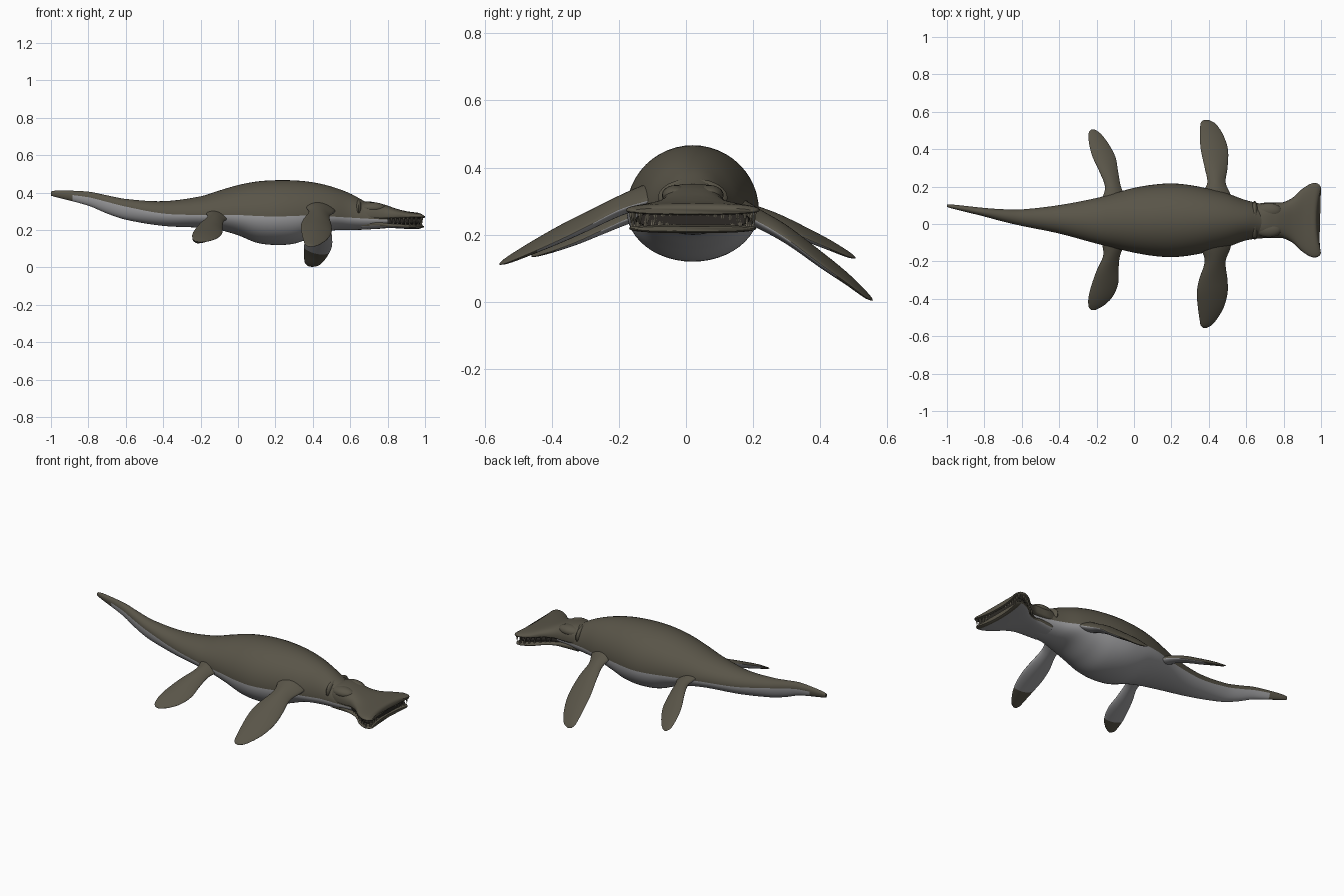
import bpy, bmesh, math

def mat(name, c):
    m = bpy.data.materials.new(name)
    m.diffuse_color = (*c, 1)
    return m

BROWN = mat("dark_olive_skin", (0.10, 0.09, 0.065))
GREY = mat("pale_grey_belly", (0.33, 0.33, 0.34))
DARK = mat("dark_mouth", (0.025, 0.022, 0.018))
TOOTH = mat("dull_teeth", (0.15, 0.135, 0.10))

def sample(st, x):
    """Smooth (Hermite) interpolation of the station rows at position x."""
    n = len(st)
    i = max(k for k in range(n - 1) if st[k][0] <= x + 1e-9)
    a, b = st[i], st[i + 1]
    h = b[0] - a[0]
    t = (x - a[0]) / h
    p, q = st[max(i - 1, 0)], st[min(i + 2, n - 1)]
    out = []
    for k in range(1, len(a)):
        m0 = (b[k] - p[k]) / (b[0] - p[0]) * h
        m1 = (q[k] - a[k]) / (q[0] - a[0]) * h
        out.append((2*t**3 - 3*t*t + 1) * a[k] + (t**3 - 2*t*t + t) * m0
                   + (3*t*t - 2*t**3) * b[k] + (t**3 - t*t) * m1)
    return out

def finish(name, bm, mats):
    bmesh.ops.recalc_face_normals(bm, faces=bm.faces)
    me = bpy.data.meshes.new(name)
    bm.to_mesh(me)
    bm.free()
    for m in mats:
        me.materials.append(m)
    ob = bpy.data.objects.new(name, me)
    bpy.context.collection.objects.link(ob)
    bpy.context.view_layer.objects.active = ob
    bpy.ops.object.select_all(action='DESELECT')
    ob.select_set(True)
    bpy.ops.object.shade_smooth_by_angle(angle=math.radians(50))
    return ob

def loft(name, st, point, rule, mats, rings=60, seg=40):
    """Skin rings of points; rule(fraction, angle) gives the material slot."""
    bm = bmesh.new()
    x0, x1 = st[0][0], st[-1][0]
    rows = []
    for r in range(rings + 1):
        x = x0 + (x1 - x0) * r / rings
        s = sample(st, x)
        rows.append([bm.verts.new(point(x, s, 2 * math.pi * k / seg)) for k in range(seg)])
    for r in range(rings):
        for k in range(seg):
            j = (k + 1) % seg
            f = bm.faces.new((rows[r][k], rows[r][j], rows[r+1][j], rows[r+1][k]))
            f.material_index = rule((r + .5) / rings, 2 * math.pi * (k + .5) / seg)
    bm.faces.new(rows[0])
    bm.faces.new(rows[-1])
    return finish(name, bm, mats)

# body and tail: x, centre y, half width, bottom z, widest z, top z
body = [
    (-1.0, .098, .007, .383, .398, .406), (-.97, .093, .011, .375, .396, .411),
    (-.8, .063, .023, .33, .375, .405), (-.7, .046, .033, .288, .35, .385),
    (-.6, .034, .044, .255, .325, .366), (-.4, .025, .076, .222, .288, .354),
    (-.2, .017, .122, .212, .28, .38), (-.1, .018, .148, .2, .28, .411),
    (0, .02, .173, .172, .28, .44), (.1, .02, .19, .132, .275, .459),
    (.2, .02, .197, .12, .272, .466), (.3, .02, .188, .127, .275, .465),
    (.4, .02, .168, .162, .278, .455), (.5, .02, .143, .196, .272, .432),
    (.6, .02, .107, .2, .266, .395), (.7, .015, .09, .203, .26, .343),
    (.8, .015, .08, .215, .255, .318)]

def body_pt(x, s, a):
    yc, w, zb, zm, zt = s
    sn = math.sin(a)
    return (x, yc + w * math.cos(a), zm + sn * ((zt - zm) if sn > 0 else (zm - zb)))

loft("body", body, body_pt, lambda f, a: int(a > math.pi and f > .06), [BROWN, GREY], 110, 48)

# jaws: flared, flat, boxy, with a shallow concave front
def jaw_pt(x, s, a):
    w, zb, zm, zt = s
    c, sn = math.cos(a), math.sin(a)
    cy = math.copysign(abs(c) ** .75, c)
    sz = math.copysign(abs(sn) ** .75, sn)
    ramp = max(0, (x - .85) / .15) ** 2
    return (x - .022 * ramp * (1 - cy * cy), .02 + w * cy,
            zm + sz * ((zt - zm) if sn > 0 else (zm - zb)))

upper = [(.64, .085, .25, .275, .345), (.7, .094, .25, .275, .352), (.76, .094, .252, .272, .342),
         (.8, .097, .256, .272, .33), (.85, .122, .258, .272, .313), (.9, .168, .26, .272, .301),
         (.95, .197, .26, .272, .295), (.98, .197, .259, .272, .292), (.993, .188, .26, .271, .287),
         (1.0, .176, .262, .27, .28)]
lower = [(.66, .08, .203, .235, .25), (.75, .088, .206, .235, .248), (.8, .092, .21, .226, .24),
         (.85, .115, .209, .222, .236), (.9, .16, .206, .22, .233), (.95, .188, .205, .22, .231),
         (.975, .188, .205, .219, .23), (.988, .18, .207, .218, .228), (.995, .168, .21, .218, .225)]
loft("upper_jaw", upper, jaw_pt, lambda f, a: 0, [BROWN], 44, 40)
loft("lower_jaw", lower, jaw_pt,
     lambda f, a: int(math.sin(a) < -.25 and f < .93), [BROWN, GREY], 44, 40)
inner = [(.72, .07, .22, .245, .28), (.8, .078, .22, .245, .28), (.85, .1, .22, .245, .27),
         (.9, .142, .22, .245, .27), (.95, .17, .22, .245, .27), (.975, .165, .22, .245, .27)]
loft("mouth_lining", inner, jaw_pt, lambda f, a: 0, [DARK], 30, 32)

# low brow ridges and a fold behind the skull
def blob(name, loc, size):
    bm = bmesh.new()
    bmesh.ops.create_uvsphere(bm, u_segments=20, v_segments=12, radius=1)
    for v in bm.verts:
        v.co = [l + c * s for l, c, s in zip(loc, v.co, size)]
    finish(name, bm, [BROWN])

for side, n in ((1, "left"), (-1, "right")):
    blob("brow_" + n, (.72, .02 + side * .05, .318), (.07, .042, .03))
blob("neck_fold", (.645, .02, .31), (.022, .104, .058))

# teeth: cones following the jaw outline
bm = bmesh.new()

def tooth(x, y, z, tip, r=.0075):
    ring = [bm.verts.new((x + r * math.cos(k * math.pi / 3), y + r * math.sin(k * math.pi / 3), z))
            for k in range(6)]
    top = bm.verts.new((x, y, tip))
    for k in range(6):
        bm.faces.new((ring[k], ring[(k + 1) % 6], top))
    bm.faces.new(ring)

for k in range(17):
    u = -1 + k / 8
    x = .983 - .02 * (1 - u * u)
    tooth(x, .02 + .178 * u, .266, .228)
    if k < 16:
        tooth(x - .004, .02 + .174 * (u + 1 / 16), .224, .256)
for side in (1, -1):
    for k in range(7):
        x = .82 + .022 * k
        w = sample(upper, x)[0]
        tooth(x, .02 + side * (w - .014), .268, .23)
        tooth(x + .011, .02 + side * (w - .018), .22, .252)
finish("teeth", bm, [TOOTH])

# flippers: distance from midline, trailing x, leading x, centre z, half thickness
def flipper(name, st, side, dark):
    def pt(d, s, a):
        xa, xb, z, t = s
        c, sn = math.cos(a), math.sin(a)
        twist = -.1 * (xb - xa) * c
        return ((xa + xb) / 2 + (xb - xa) / 2 * c, side * d,
                max(.003, z + twist + t * sn * (1 - .35 * c * c)))
    loft(name, st, pt, lambda f, a: int(a > math.pi and f < dark), [BROWN, GREY], 40, 28)

flipper("front_flipper_left", [
    (.08, .35, .53, .31, .035), (.16, .365, .515, .278, .033), (.22, .392, .49, .246, .029),
    (.3, .378, .5, .2, .027), (.4, .357, .502, .127, .023), (.48, .352, .475, .068, .017),
    (.53, .355, .442, .026, .011), (.548, .36, .42, .012, .006), (.556, .372, .4, .006, .002)], 1, .77)
flipper("front_flipper_right", [
    (.06, .35, .53, .33, .035), (.13, .36, .515, .312, .033), (.2, .378, .49, .285, .03),
    (.3, .347, .5, .237, .027), (.37, .336, .5, .204, .024), (.45, .342, .478, .165, .018),
    (.52, .352, .435, .13, .011), (.545, .357, .41, .118, .006), (.555, .368, .39, .113, .002)], -1, .77)
flipper("rear_flipper_left", [
    (.06, -.19, -.03, .30, .03), (.15, -.165, -.05, .278, .026), (.2, -.155, -.07, .265, .024),
    (.28, -.185, -.085, .237, .022), (.36, -.222, -.1, .2, .019), (.43, -.24, -.137, .168, .014),
    (.48, -.243, -.175, .143, .009), (.497, -.238, -.195, .135, .005), (.505, -.228, -.21, .131, .002)], 1, .82)
flipper("rear_flipper_right", [
    (.04, -.19, -.03, .29, .03), (.11, -.17, -.05, .276, .027), (.17, -.165, -.075, .258, .025),
    (.25, -.2, -.083, .225, .023), (.32, -.225, -.085, .195, .02), (.39, -.243, -.115, .167, .015),
    (.435, -.244, -.16, .148, .009), (.452, -.238, -.19, .14, .005), (.46, -.228, -.205, .137, .002)], -1, .82)
